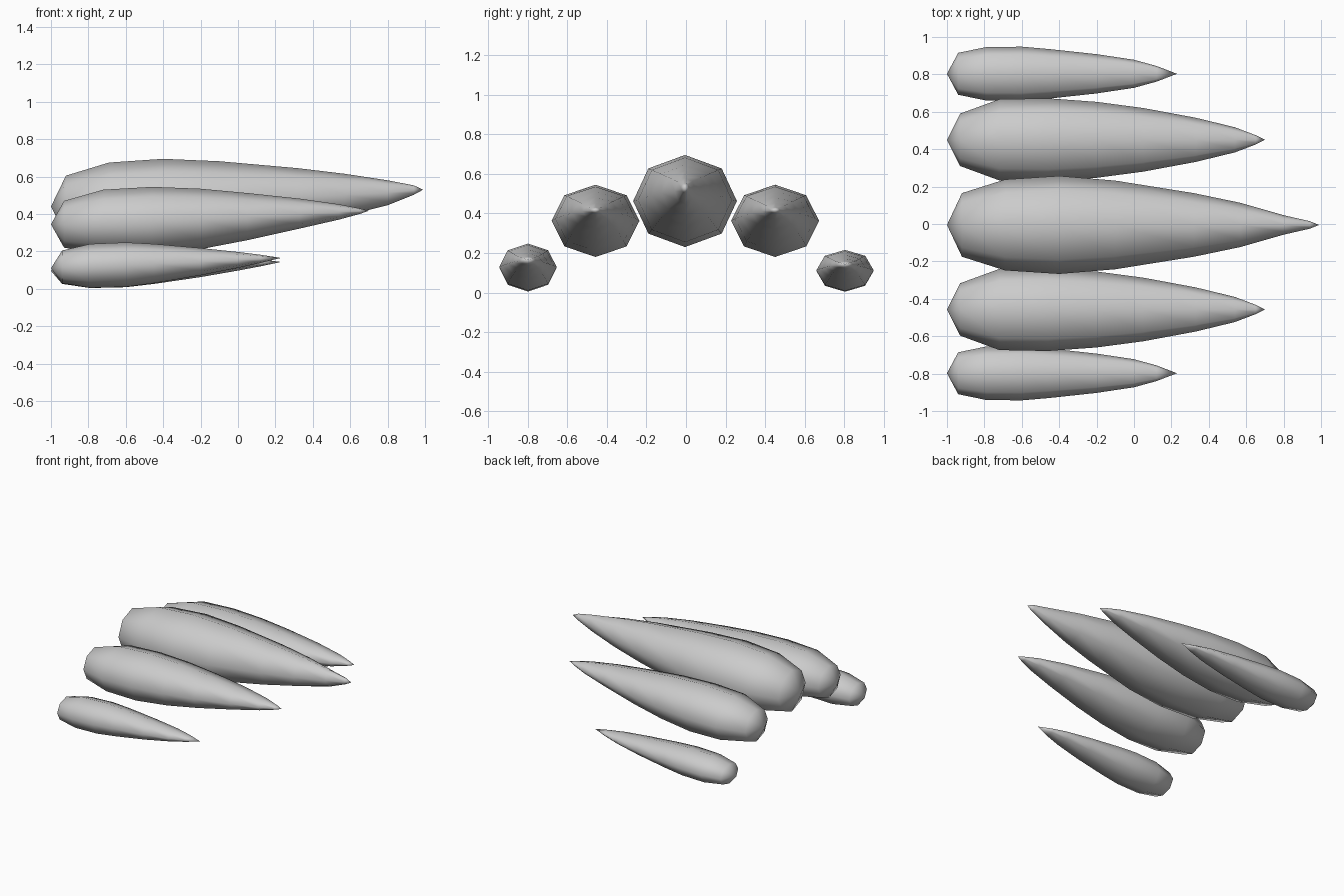
import bpy
import bmesh
from math import cos, sin, tau

cube = bpy.data.objects.get("Cube")
if cube:
    bpy.data.objects.remove(cube, do_unlink=True)

SIDES = 8

grey = bpy.data.materials.new("light_grey")
grey.use_nodes = True
grey.diffuse_color = (0.6, 0.6, 0.6, 1)
grey.node_tree.nodes["Principled BSDF"].inputs["Base Color"].default_value = (0.6, 0.6, 0.6, 1)


def make_claw(name, rings, back, tip, y, z_scale=1.0):
    """Skin eight-sided rings (x, half width, top, bottom) between two end points (x, z)."""
    bm = bmesh.new()
    loops = []
    for x, half_width, top, bottom in rings:
        middle, half_height = (top + bottom) / 2, (top - bottom) / 2
        loop = []
        for i in range(SIDES):
            angle = tau * i / SIDES
            loop.append(bm.verts.new((
                x,
                y + half_width * cos(angle),
                z_scale * (middle + half_height * sin(angle)),
            )))
        loops.append(loop)

    # Side walls
    for near, far in zip(loops, loops[1:]):
        for i in range(SIDES):
            j = (i + 1) % SIDES
            bm.faces.new((near[i], near[j], far[j], far[i]))

    # Pointed caps at the blunt back and the tip
    for (x, z), loop in ((back, loops[0]), (tip, loops[-1])):
        pole = bm.verts.new((x, y, z * z_scale))
        for i in range(SIDES):
            bm.faces.new((pole, loop[i], loop[(i + 1) % SIDES]))

    bmesh.ops.recalc_face_normals(bm, faces=bm.faces[:])
    for face in bm.faces:
        face.smooth = True
    mesh = bpy.data.meshes.new(name)
    bm.to_mesh(mesh)
    bm.free()
    mesh.materials.append(grey)
    claw = bpy.data.objects.new(name, mesh)
    bpy.context.scene.collection.objects.link(claw)
    return claw


# Large middle claw
large_rings = [
    (-0.92, 0.17, 0.605, 0.28),
    (-0.69, 0.243, 0.675, 0.235),
    (-0.4, 0.262, 0.695, 0.23),
    (-0.1, 0.237, 0.682, 0.255),
    (0.32, 0.17, 0.645, 0.335),
    (0.57, 0.118, 0.615, 0.39),
    (0.8, 0.052, 0.58, 0.447),
    (0.94, 0.02, 0.553, 0.503),
]
make_claw("middle_claw", large_rings, back=(-1, 0.44), tip=(0.99, 0.53), y=-0.005)

# Medium claws on either side
medium_rings = [
    (-0.93, 0.14, 0.47, 0.22),
    (-0.72, 0.217, 0.53, 0.185),
    (-0.46, 0.222, 0.545, 0.18),
    (-0.2, 0.203, 0.535, 0.212),
    (0.05, 0.17, 0.512, 0.26),
    (0.33, 0.118, 0.482, 0.322),
    (0.54, 0.067, 0.452, 0.37),
    (0.65, 0.025, 0.43, 0.4),
]
for name, y in (("front_inner_claw", -0.457), ("back_inner_claw", 0.45)):
    make_claw(name, medium_rings, back=(-1, 0.345), tip=(0.7, 0.417), y=y)

# Small outer claws, the back one flatter
small_rings = [
    (-0.94, 0.112, 0.205, 0.03),
    (-0.79, 0.143, 0.24, 0.005),
    (-0.6, 0.145, 0.248, 0.01),
    (-0.45, 0.132, 0.24, 0.03),
    (-0.2, 0.105, 0.218, 0.072),
    (0, 0.075, 0.197, 0.112),
    (0.12, 0.042, 0.182, 0.138),
]
for name, y, z_scale in (("front_outer_claw", -0.798, 1), ("back_outer_claw", 0.803, 0.87)):
    make_claw(name, small_rings, back=(-1, 0.11), tip=(0.23, 0.165), y=y, z_scale=z_scale)
